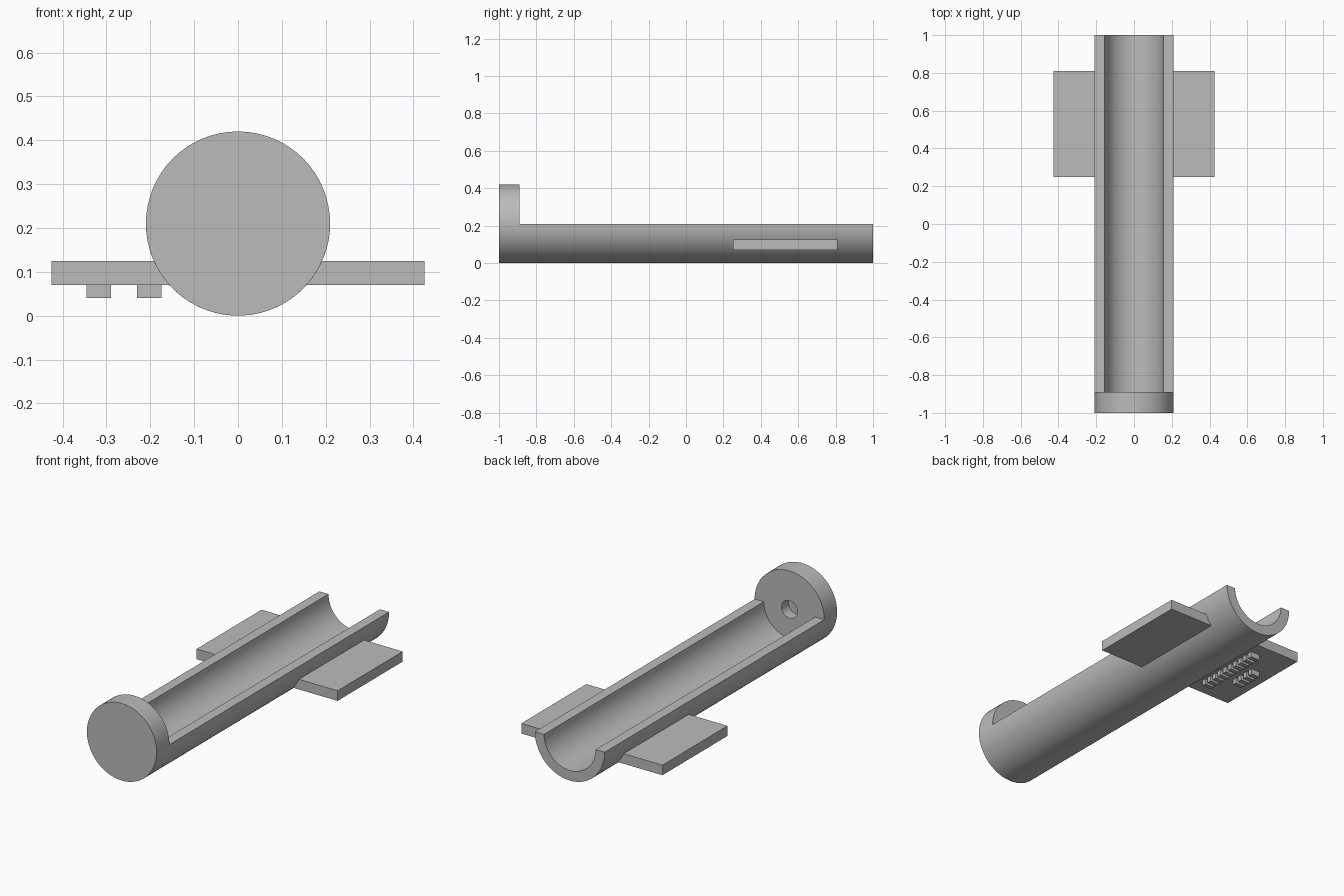
import bpy, bmesh, math

if "Cube" in bpy.data.objects:
    bpy.data.objects.remove(bpy.data.objects["Cube"])

R, R_IN, CZ = 0.21, 0.155, 0.21      # outer radius, inner radius, axis height
HOLE, CAP_Y, SEG = 0.048, -0.89, 64

grey = bpy.data.materials.new("plain grey")
grey.diffuse_color = (0.5, 0.5, 0.5, 1)
grey.use_nodes = True
grey.node_tree.nodes["Principled BSDF"].inputs["Base Color"].default_value = grey.diffuse_color


def finish(name, bm, smooth=True):
    bmesh.ops.remove_doubles(bm, verts=bm.verts, dist=1e-5)
    bmesh.ops.recalc_face_normals(bm, faces=bm.faces)
    me = bpy.data.meshes.new(name)
    bm.to_mesh(me)
    bm.free()
    me.materials.append(grey)
    ob = bpy.data.objects.new(name, me)
    bpy.context.collection.objects.link(ob)
    if smooth:
        bpy.ops.object.select_all(action='DESELECT')
        ob.select_set(True)
        bpy.context.view_layer.objects.active = ob
        bpy.ops.object.shade_smooth_by_angle(angle=math.radians(30))
    return ob


def circle(r, a0=0.0, a1=2 * math.pi, n=SEG):
    return [(r * math.cos(a0 + (a1 - a0) * i / n), CZ + r * math.sin(a0 + (a1 - a0) * i / n))
            for i in range(n + 1)]


def prism(name, profile, y0, y1, smooth=True):
    """Extrude an x/z outline along y."""
    bm = bmesh.new()
    face = bm.faces.new([bm.verts.new((x, y0, z)) for x, z in profile])
    ext = bmesh.ops.extrude_face_region(bm, geom=[face])["geom"]
    bmesh.ops.translate(bm, vec=(0, y1 - y0, 0),
                        verts=[v for v in ext if isinstance(v, bmesh.types.BMVert)])
    return finish(name, bm, smooth)


def box(name, x0, x1, y0, y1, z0, z1):
    return prism(name, [(x0, z0), (x1, z0), (x1, z1), (x0, z1)], y0, y1, False)


# Half-round open trough
half = circle(R, math.pi, 2 * math.pi, 40) + circle(R_IN, 2 * math.pi, math.pi, 40)
prism("trough", half, CAP_Y, 1.0)

# Round end cap with a blind hole on its inner face: a turned profile (radius, y)
turned = [(0, -1.0), (R, -1.0), (R, CAP_Y), (HOLE, CAP_Y), (HOLE, -0.95), (0, -0.95)]
bm = bmesh.new()
verts = [bm.verts.new((r, y, CZ)) for r, y in turned]
edges = [bm.edges.new(p) for p in zip(verts, verts[1:])]
bmesh.ops.spin(bm, geom=verts + edges, cent=(0, 0, CZ), axis=(0, 1, 0),
               angle=2 * math.pi, steps=SEG, use_merge=True)
finish("end_cap", bm)

# Side wings, their inner edge following the wall of the trough
Z0, Z1 = 0.07, 0.125
for side, label in ((-1, "left"), (1, "right")):
    rm = 0.185
    inner = [(side * math.sqrt(rm ** 2 - (z - CZ) ** 2), z) for z in (Z1, 0.1, Z0)]
    prism(label + "_wing", inner + [(side * 0.425, Z0), (side * 0.425, Z1)], 0.25, 0.81, False)

# Two rows of plain raised ribs under the left wing
for row, (x0, x1, y0, y1, n) in enumerate(((-0.23, -0.175, 0.335, 0.745, 10),
                                           (-0.345, -0.29, 0.445, 0.61, 4))):
    step = (y1 - y0) / n
    for i in range(n):
        y = y0 + i * step
        box(f"rib_{row + 1}_{i + 1}", x0, x1, y + 0.2 * step, y + 0.8 * step, 0.04, Z0 + 0.002)
